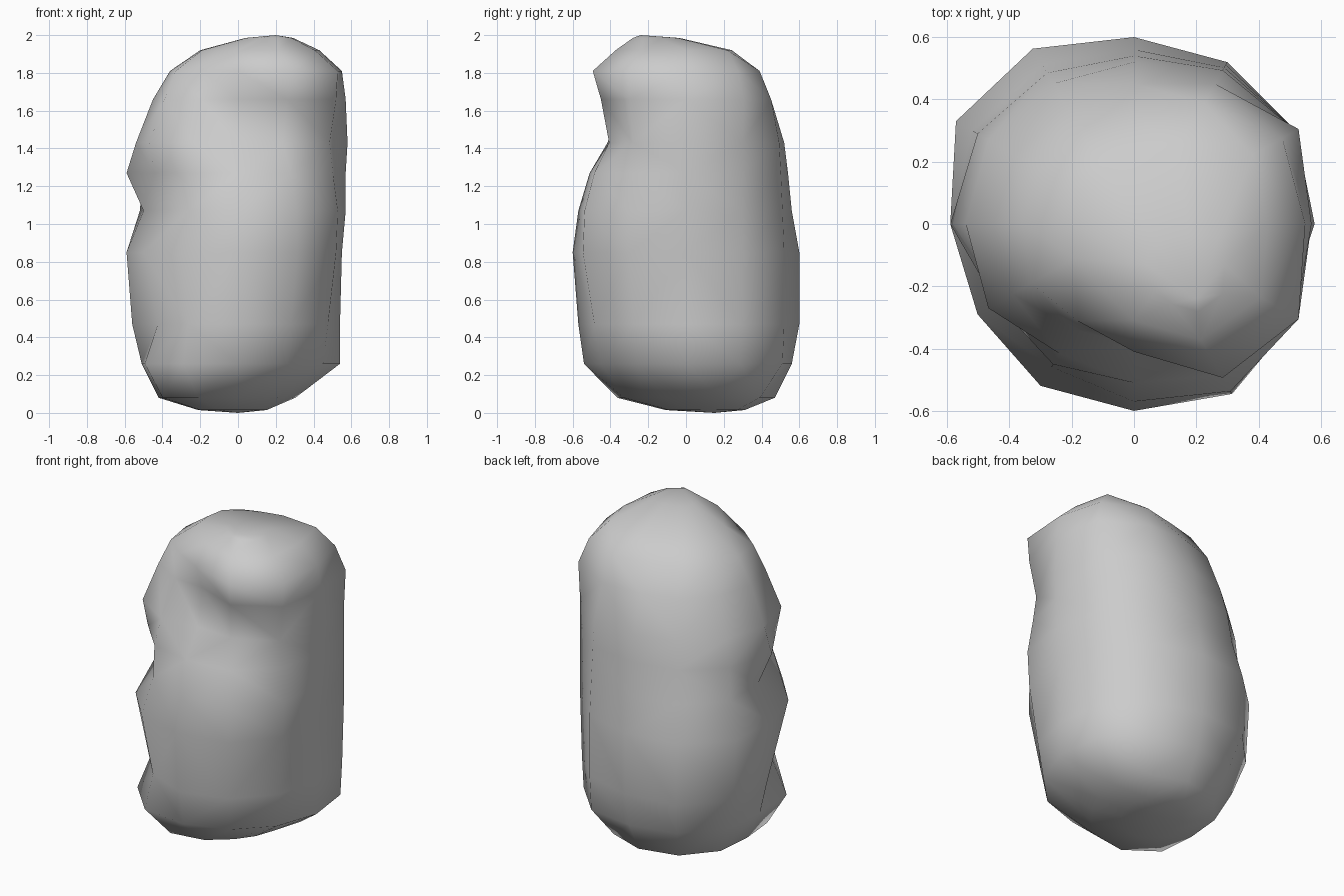
import bpy, bmesh
from math import cos, sin, radians

# Boulder cross-sections: height, then radius every 30 degrees starting at +x
RINGS = [
    (0.08, .25, .35, .45, .47, .48, .46, .42, .46, .42, .33, .26, .24),
    (0.26, .54, .58, .59, .56, .57, .56, .51, .57, .58, .54, .52, .52),
    (0.47, .54, .59, .60, .60, .65, .64, .56, .49, .53, .57, .56, .55),
    (0.85, .55, .60, .60, .60, .65, .66, .59, .58, .60, .60, .63, .60),
    (1.07, .57, .60, .59, .56, .59, .60, .50, .45, .53, .57, .62, .61),
    (1.27, .57, .60, .58, .54, .56, .58, .59, .51, .52, .51, .56, .58),
    (1.43, .58, .60, .57, .52, .52, .54, .54, .54, .48, .39, .47, .56),
    (1.66, .57, .61, .52, .45, .44, .44, .45, .45, .39, .35, .52, .60),
    (1.81, .55, .55, .45, .34, .34, .35, .36, .38, .36, .41, .57, .61),
    (1.92, .43, .44, .28, .21, .20, .21, .20, .22, .23, .31, .43, .47),
]


def section(radii):
    return [(r * cos(radians(30 * i)), r * sin(radians(30 * i))) for i, r in enumerate(radii)]


def shrink(points, cx, cy, k):
    return [(cx + (x - cx) * k, cy + (y - cy) * k) for x, y in points]


levels = [(row[0], section(row[1:])) for row in RINGS]
# Small, nearly flat end sections for the underside and the crown
levels.insert(0, (0.015, shrink(levels[0][1], 0.0, 0.15, 0.5)))
levels.append((1.985, shrink(levels[-1][1], 0.2, -0.22, 0.4)))

# Loft the sections into one closed skin
bm = bmesh.new()
loops = [[bm.verts.new((x, y, z)) for x, y in pts] for z, pts in levels]
for low, high in zip(loops, loops[1:]):
    for i in range(12):
        j = (i + 1) % 12
        bm.faces.new((low[i], low[j], high[j], high[i]))
for loop, tip in ((loops[0], (0.0, 0.15, 0.0)), (loops[-1], (0.2, -0.24, 2.0))):
    v = bm.verts.new(tip)
    for i in range(12):
        bm.faces.new((loop[i], loop[(i + 1) % 12], v))
bmesh.ops.recalc_face_normals(bm, faces=bm.faces)
# Facets along the shorter diagonals, shaded smooth
bmesh.ops.triangulate(bm, faces=bm.faces, quad_method='SHORT_EDGE')
for f in bm.faces:
    f.smooth = True

mesh = bpy.data.meshes.new("boulder")
bm.to_mesh(mesh)
bm.free()
boulder = bpy.data.objects.new("boulder", mesh)
bpy.context.collection.objects.link(boulder)
